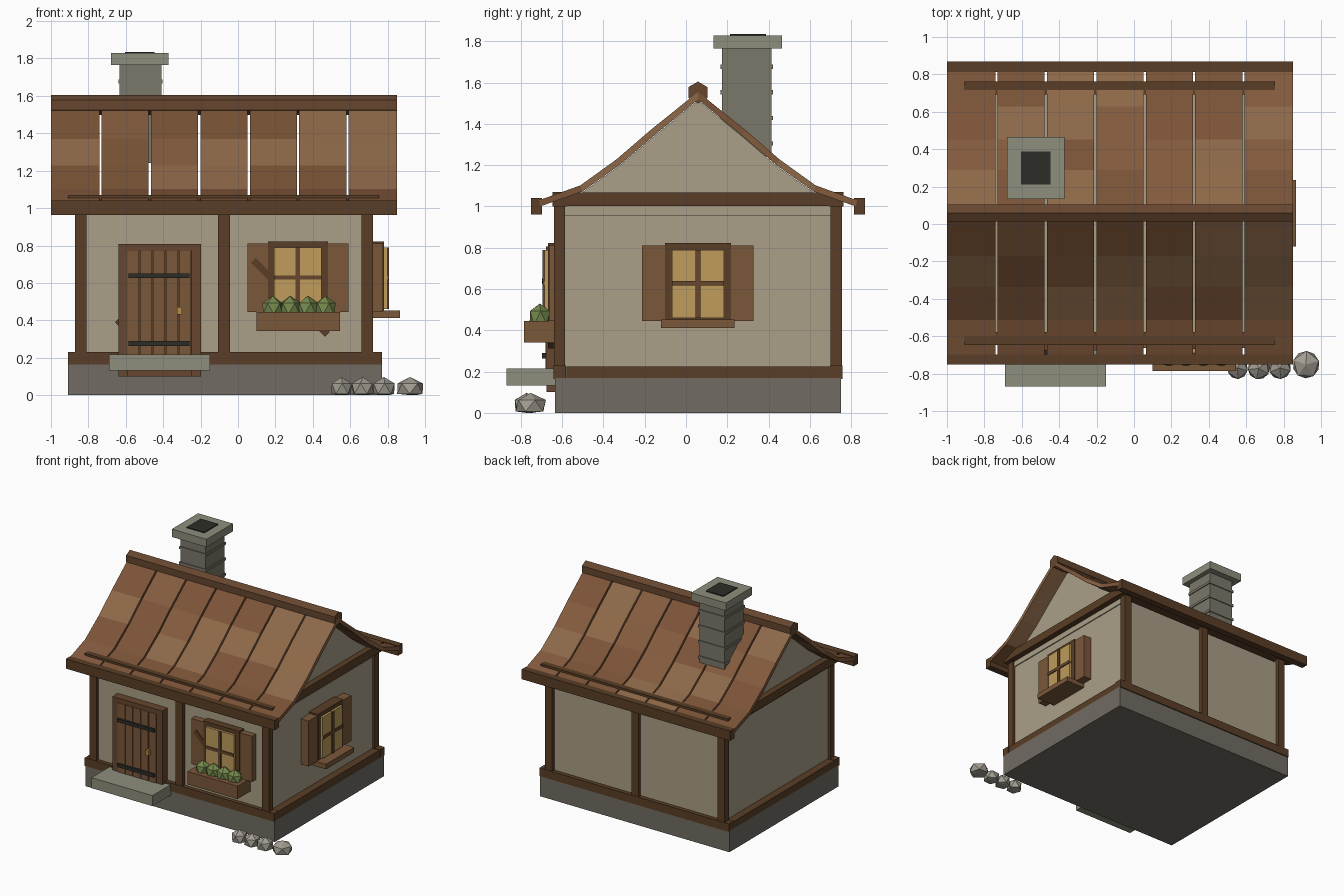
import bpy, bmesh, math, random
from mathutils import Matrix, Vector

if "Cube" in bpy.data.objects:
    bpy.data.objects.remove(bpy.data.objects["Cube"])

random.seed(4)


def mat(name, r, g, b):
    m = bpy.data.materials.new(name)
    m.diffuse_color = [(c / 255) ** 2.2 for c in (r, g, b)] + [1]
    m.use_nodes = True
    m.node_tree.nodes["Principled BSDF"].inputs["Base Color"].default_value = m.diffuse_color
    return m


TIMBER = mat("dark_timber", 90, 64, 42)
PLANK = mat("plank_wood", 122, 88, 60)
TRIM = mat("trim_wood", 102, 72, 50)
PLASTER = mat("plaster", 168, 158, 135)
BASE = mat("base_stone", 112, 108, 99)
BRICK = mat("chimney_stone", 122, 119, 106)
CAP = mat("pale_stone", 140, 140, 124)
ROCK = mat("rock", 160, 155, 143)
GLASS = mat("lit_glass", 190, 155, 92)
IRON = mat("iron", 48, 48, 45)
BRASS = mat("brass", 180, 140, 70)
LEAF = mat("leaf", 115, 135, 78)
ROOF = [mat("roof_a", 122, 84, 58), mat("roof_b", 140, 104, 74), mat("roof_c", 130, 91, 64)]


def finish(name, bm, *mats):
    bmesh.ops.recalc_face_normals(bm, faces=bm.faces)
    me = bpy.data.meshes.new(name)
    bm.to_mesh(me)
    bm.free()
    for m in mats:
        me.materials.append(m)
    ob = bpy.data.objects.new(name, me)
    bpy.context.collection.objects.link(ob)
    return ob


def box(name, m, x0, x1, y0, y1, z0, z1, tilt=0):
    """Box from its limits, optionally tilted about the y axis."""
    bm = bmesh.new()
    c = Vector(((x0 + x1) / 2, (y0 + y1) / 2, (z0 + z1) / 2))
    s = Matrix.Diagonal((x1 - x0, y1 - y0, z1 - z0, 1))
    bmesh.ops.create_cube(bm, size=1, matrix=Matrix.Translation(c) @ Matrix.Rotation(tilt, 4, 'Y') @ s)
    return finish(name, bm, m)


def prism(name, m, pts, x0, x1):
    """Extrude a (y, z) outline along x."""
    bm = bmesh.new()
    f = bm.faces.new([bm.verts.new((x0, y, z)) for y, z in pts])
    r = bmesh.ops.extrude_face_region(bm, geom=[f])
    for v in r["geom"]:
        if isinstance(v, bmesh.types.BMVert):
            v.co.x = x1
    return finish(name, bm, m)


def lump(name, m, c, r, floor=None):
    """Low-poly rounded lump, flattened at the floor height."""
    bm = bmesh.new()
    bmesh.ops.create_icosphere(bm, subdivisions=1, radius=1,
                               matrix=Matrix.Rotation(random.uniform(0, 6), 4, 'Z'))
    bmesh.ops.subdivide_edges(bm, edges=[e for e in bm.edges if random.random() < .15], cuts=1)
    bmesh.ops.triangulate(bm, faces=bm.faces)
    for v in bm.verts:
        v.co = Vector([c[i] + v.co[i] * r[i] for i in range(3)])
        if floor is not None:
            v.co.z = max(v.co.z, floor)
    return finish(name, bm, m)


MID = 0.058  # y of the ridge

# Base, walls
box("foundation", BASE, -.91, .77, -.635, .75, 0, .17)
box("walls", PLASTER, -.85, .70, -.61, .725, .17, .98)

# Timber frame: sills, top plates, tie beams, posts
for s, side in ((-1, "front"), (1, "back")):
    y0, y1 = sorted((MID + s * .64, MID + s * .70))
    box(side + "_sill", TIMBER, -.91, .77, y0, y1, .165, .23)
    box(side + "_top_plate", TIMBER, -.905, .755, y0 - .005, y1 + .005, 1.0, 1.07)
    for i, x in enumerate((-.84, -.075, .69)):
        box(f"{side}_post_{i}", TIMBER, x - .031, x + .031, y0 + .003, y1 - .003, .22, 1.01)
for x, side in ((-.88, "left"), (.735, "right")):
    box(side + "_sill", TIMBER, x - .03, x + .03, -.58, .70, .17, .225)
    box(side + "_tie_beam", TIMBER, x - .03, x + .02, -.645, .76, 1.002, 1.068)
box("right_brace", TIMBER, .0, .56, -.668, -.61, .505, .54, math.pi / 4)
box("left_brace", TIMBER, -.72, -.21, -.63, -.60, .54, .575, -math.pi / 4)

# Curved roof profile, as distance from the ridge and height
OUTER = [(.0, 1.555), (.23, 1.37), (.395, 1.228), (.57, 1.102), (.77, 1.03)]
INNER = [(.0, 1.518), (.21, 1.346), (.378, 1.202), (.56, 1.072), (.765, 1.0)]

# Gable panels under the roof
top = [(d, z - .003) for d, z in INNER[:4]] + [(.645, 1.035), (.645, .957)]
outline = [(MID + d, z) for d, z in top] + [(MID - d, z) for d, z in reversed(top[1:])]
for x, side in ((-.858, "left"), (.69, "right")):
    prism(side + "_gable", PLASTER, outline, x, x + .018)


def roof_strip(name, s, x0, x1):
    """One roof strip, four rows long, each row with its own tint."""
    bm = bmesh.new()
    rings = []
    for (d, z), (e, w) in zip(OUTER, INNER):
        rings.append([bm.verts.new(p) for p in ((x0, MID + s * d, z), (x1, MID + s * d, z),
                                                (x1, MID + s * e, w), (x0, MID + s * e, w))])
    for a, b in zip(rings, rings[1:]):
        tint = random.choice((0, 0, 1, 2))
        for i in range(4):
            j = (i + 1) % 4
            bm.faces.new((a[i], a[j], b[j], b[i])).material_index = tint
    bm.faces.new(rings[0])
    bm.faces.new(rings[-1])
    finish(name, bm, *ROOF)


STEP = 1.85 / 7
for s, side in ((-1, "front"), (1, "back")):
    for i in range(7):
        x = -1 + i * STEP
        roof_strip(f"{side}_roof_strip_{i}", s, x + (.006 if i else 0), x + STEP - (.006 if i < 6 else 0))
    y0, y1 = sorted((MID + s * .755, MID + s * .81))
    box(side + "_eave_board", TIMBER, -1, .85, y0, y1, .962, 1.04)
prism("ridge_beam", TRIM, [(MID + .053 * math.sin(i * math.pi / 3), 1.552 + .053 * math.cos(i * math.pi / 3))
                           for i in range(6)], -1, .85)

# Chimney
box("chimney_shaft", BRICK, -.633, -.41, .175, .415, 1.24, 1.77)
for i in range(4):
    z = 1.305 + i * .124
    box(f"chimney_band_{i}", BRICK, -.64, -.403, .168, .422, z - .01, z + .01)
box("chimney_cap", CAP, -.68, -.372, .133, .465, 1.765, 1.828)
box("chimney_opening", IRON, -.603, -.447, .212, .388, 1.8, 1.835)

# Door with frame, planks, straps, handle and step
box("door_frame_left", TRIM, -.64, -.592, -.675, -.60, .1, .805)
box("door_frame_right", TRIM, -.248, -.197, -.675, -.60, .1, .805)
box("door_lintel", TRIM, -.64, -.197, -.677, -.60, .77, .807)
box("door_threshold", TRIM, -.63, -.2, -.655, -.60, .1, .2)
box("door_backing", TIMBER, -.595, -.245, -.645, -.60, .19, .775)
for i in range(5):
    x = -.592 + i * .0692
    box(f"door_plank_{i}", PLANK, x, x + .064, -.68, -.64, .21, .77)
for i, z in enumerate((.277, .638)):
    box(f"door_strap_{i}", IRON, -.585, -.26, -.697, -.67, z - .013, z + .013)
box("door_handle", BRASS, -.325, -.3, -.705, -.67, .43, .472)
box("door_step", CAP, -.69, -.15, -.87, -.62, .132, .216)


def window(side, u, wall, frame):
    """Window with shutters; u runs along the wall, depth points outward."""
    def part(name, m, u0, u1, d0, d1, z0, z1):
        n = f"{side}_window_{name}"
        if side == "front":
            box(n, m, u + u0, u + u1, -d1, -d0, z0, z1)
        else:
            box(n, m, d0, d1, u + u0, u + u1, z0, z1)
    part("frame", TIMBER, -.16, .16, wall, frame, .44, .822)
    part("glass", GLASS, -.127, .127, frame - .01, frame + .018, .46, .79)
    part("mullion", TRIM, -.012, .012, frame, frame + .026, .46, .79)
    part("crossbar", TRIM, -.127, .127, frame, frame + .026, .617, .64)
    part("left_shutter", PLANK, -.27, -.16, wall + .01, frame - .005, .445, .81)
    part("right_shutter", PLANK, .16, .27, wall + .01, frame - .005, .445, .81)


window("front", .32, .605, .668)
window("right", MID, .695, .78)
box("right_window_sill", PLANK, .70, .865, -.12, .236, .412, .452)

# Flower box with bushes
box("flower_box", PLANK, .1, .545, -.785, -.62, .342, .445)
for i in range(4):
    lump(f"bush_{i}", LEAF, (.185 + i * .094, -.708, .462), (.062, .057, .068), .43)

# Stones by the corner
for i, (x, y, r) in enumerate(((.553, -.77, .062), (.667, -.772, .066), (.78, -.77, .066), (.92, -.752, .08))):
    lump(f"stone_{i}", ROCK, (x, y, .035), (r, .066 + (i == 3) * .016, .062), 0)
